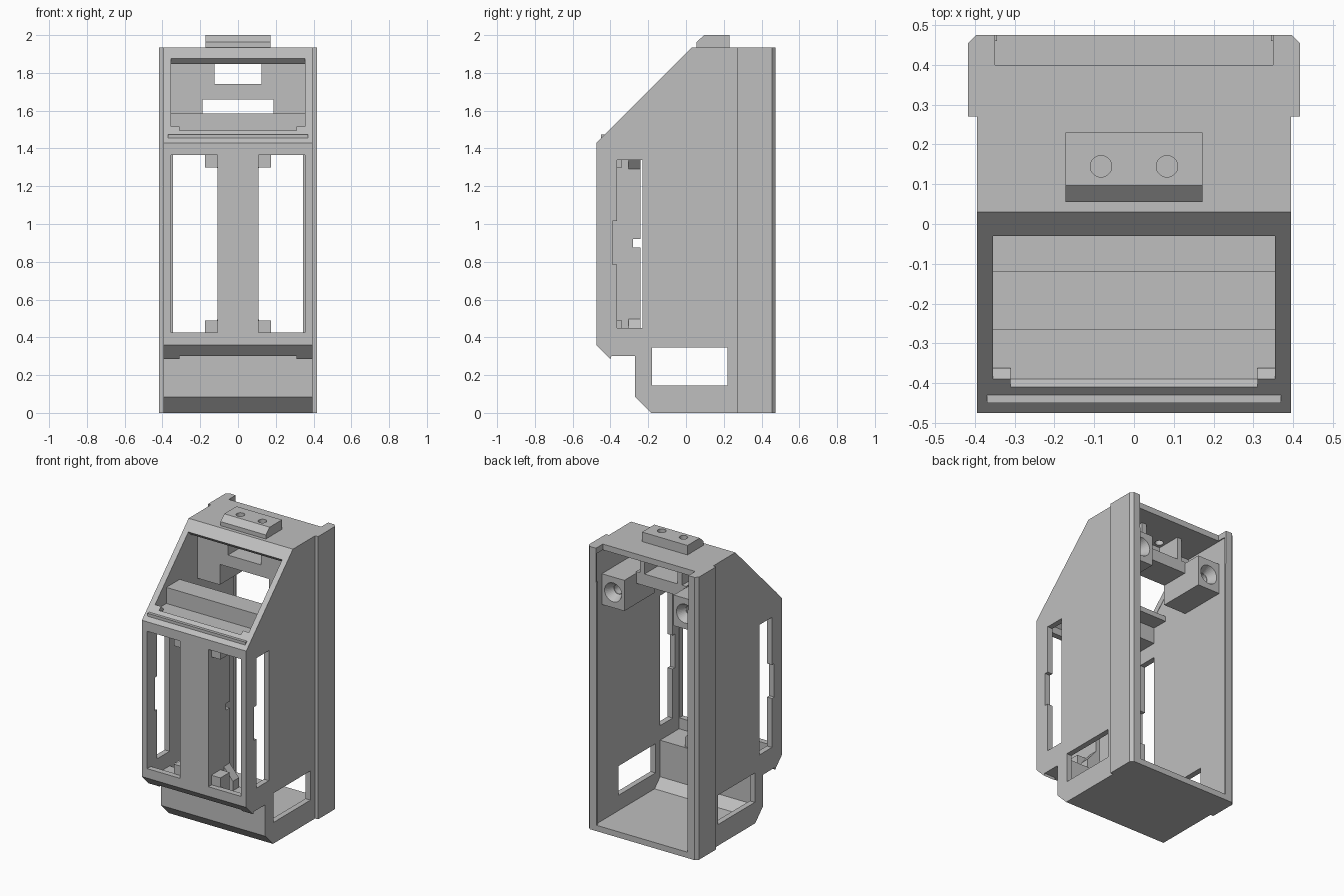
import bpy, bmesh, math
from mathutils import Matrix, Vector

old = bpy.data.objects.get("Cube")
if old:
    bpy.data.objects.remove(old, do_unlink=True)

grey = bpy.data.materials.new("plain_grey")
grey.use_nodes = True
grey.diffuse_color = (0.52, 0.52, 0.52, 1)
grey.node_tree.nodes["Principled BSDF"].inputs["Base Color"].default_value = (0.52, 0.52, 0.52, 1)


def finish(name, bm):
    bmesh.ops.recalc_face_normals(bm, faces=bm.faces)
    mesh = bpy.data.meshes.new(name)
    bm.to_mesh(mesh)
    bm.free()
    mesh.materials.append(grey)
    obj = bpy.data.objects.new(name, mesh)
    bpy.context.collection.objects.link(obj)
    return obj


def extrude(name, points, offset):
    bm = bmesh.new()
    face = bm.faces.new([bm.verts.new(p) for p in points])
    new = bmesh.ops.extrude_face_region(bm, geom=[face])["geom"]
    verts = [v for v in new if isinstance(v, bmesh.types.BMVert)]
    bmesh.ops.translate(bm, verts=verts, vec=Vector(offset))
    return finish(name, bm)


def side_prism(name, profile, x0, x1):
    """Profile in y, z run across x."""
    return extrude(name, [(x0, y, z) for y, z in profile], (x1 - x0, 0, 0))


def box(name, x0, x1, y0, y1, z0, z1):
    return side_prism(name, [(y0, z0), (y1, z0), (y1, z1), (y0, z1)], x0, x1)


def cone(name, r1, r2, depth, centre, turn=0):
    bm = bmesh.new()
    bmesh.ops.create_cone(bm, cap_ends=True, segments=32, radius1=r1, radius2=r2, depth=depth,
                          matrix=Matrix.Translation(centre) @ Matrix.Rotation(turn, 4, "X"))
    return finish(name, bm)


def boolean(obj, tool, operation="DIFFERENCE"):
    tool.hide_render = True
    mod = obj.modifiers.new("cut", "BOOLEAN")
    mod.operation = operation
    mod.solver = "EXACT"
    mod.object = tool
    bpy.context.view_layer.objects.active = obj
    bpy.ops.object.modifier_apply(modifier=mod.name)
    bpy.data.objects.remove(tool, do_unlink=True)


# Outer shell with sloped screen face and stepped foot
shell = side_prism("housing_shell", [
    (-0.475, 1.43), (0.03, 1.935), (0.475, 1.935), (0.475, 0), (-0.185, 0), (-0.27, 0.085),
    (-0.27, 0.30), (-0.395, 0.30), (-0.40, 0.285), (-0.475, 0.36)], -0.395, 0.395)

# Thicker rear rails with a chamfered back edge
for s in (-1, 1):
    rail = extrude("rail", [(s * x, y, 0) for x, y in (
        (0.37, 0.27), (0.417, 0.27), (0.417, 0.455), (0.397, 0.475), (0.37, 0.475))], (0, 0, 1.935))
    boolean(shell, rail, "UNION")

# Hollow inside, open at the back
boolean(shell, side_prism("hollow", [
    (0.46, 1.895), (0.047, 1.895), (-0.435, 1.413), (-0.435, 0.35), (-0.23, 0.35),
    (-0.23, 0.10), (-0.17, 0.04), (0.46, 0.04)], -0.357, 0.357))
boolean(shell, box("back_opening", -0.345, 0.345, 0.44, 0.6, 0.04, 1.8))
boolean(shell, box("lid_slot", -0.35, 0.35, 0.40, 0.6, 1.7, 2.1))

# Lower, side and front windows
boolean(shell, box("low_window", -0.6, 0.6, -0.18, 0.22, 0.145, 0.345))
boolean(shell, side_prism("side_window", [
    (-0.23, 0.45), (-0.23, 1.34), (-0.365, 1.34), (-0.365, 1.015), (-0.39, 1.015),
    (-0.39, 0.785), (-0.365, 0.785), (-0.365, 0.45)], -0.6, 0.6))
for s in (-1, 1):
    a, b = sorted((s * 0.108, s * 0.355))
    boolean(shell, box("front_window", a, b, -0.6, -0.40, 0.425, 1.365))
boolean(shell, box("lip_notch", -0.31, 0.31, -0.45, -0.38, 0.2, 0.30))

# Screen opening, cut square to the slope, with two lower corner notches
for half, low in ((0.355, -0.39), (0.31, -0.41)):
    d = 0.06
    cutter = side_prism("screen_cut", [
        (y + k * d, y + 1.905 - k * d) for y, k in ((low, -1), (-0.03, -1), (-0.03, 1), (low, 1))],
        -half, half)
    boolean(shell, cutter)

# Top mounting block with two holes through the roof
block = side_prism("top_mount", [
    (0.055, 1.92), (0.055, 1.963), (0.097, 2.0), (0.23, 2.0), (0.23, 1.92)], -0.172, 0.172)
boolean(shell, block, "UNION")
for x in (-0.083, 0.083):
    boolean(shell, cone("mount_hole", 0.027, 0.027, 0.3, (x, 0.145, 1.95)))

# Corner bosses with countersunk screw holes at the back
for s, side in ((1, "left"), (-1, "right")):
    a, b = sorted((s * 0.187, s * 0.37))
    boss = box(side + "_screw_boss", a, b, 0.07, 0.40, 1.52, 1.73)
    centre = (s * 0.272, 0, 1.625)
    boolean(boss, cone("sink", 0.035, 0.065, 0.06, (centre[0], 0.371, centre[2]), -math.pi / 2))
    boolean(boss, cone("bore", 0.032, 0.032, 0.2, (centre[0], 0.30, centre[2]), math.pi / 2))

# Upper plate and pocket behind the screen
plate = box("upper_plate", -0.37, 0.37, 0.07, 0.10, 1.66, 1.91)
boolean(plate, box("plate_hole", -0.125, 0.125, 0, 0.2, 1.74, 1.85))
box("pocket_floor", -0.19, 0.19, 0.09, 0.27, 1.66, 1.74)
for s, side in ((1, "left"), (-1, "right")):
    a, b = sorted((s * 0.125, s * 0.16))
    box(side + "_pocket_wall", a, b, 0.09, 0.27, 1.73, 1.91)

# Stepped shelf under the screen
side_prism("screen_shelf", [
    (-0.45, 1.44), (-0.45, 1.475), (-0.265, 1.475), (-0.265, 1.585), (-0.12, 1.585),
    (-0.12, 1.55), (-0.23, 1.55), (-0.23, 1.44)], -0.37, 0.37)

# Channel fins behind the front column, with corner tabs and wedges
for s, side in ((1, "left"), (-1, "right")):
    a, b = sorted((s * 0.075, s * 0.106))
    side_prism(side + "_column_fin", [
        (-0.45, 0.34), (-0.24, 0.34), (-0.24, 0.875), (-0.28, 0.875), (-0.28, 0.92),
        (-0.24, 0.92), (-0.24, 1.45), (-0.45, 1.45)], a, b)
    a, b = sorted((s * 0.10, s * 0.175))
    for level, root, tip, inner in (("lower", 0.34, 0.49, 0.505), ("upper", 1.45, 1.30, 1.285)):
        box(f"{side}_{level}_tab", a, b, -0.44, -0.34, min(root, tip), max(root, tip))
        extrude(f"{side}_{level}_wedge", [
            (s * 0.10, -0.305, root), (s * 0.175, -0.305, root),
            (s * 0.175, -0.305, (root + tip) / 2), (s * 0.10, -0.305, inner)], (0, 0.065, 0))
